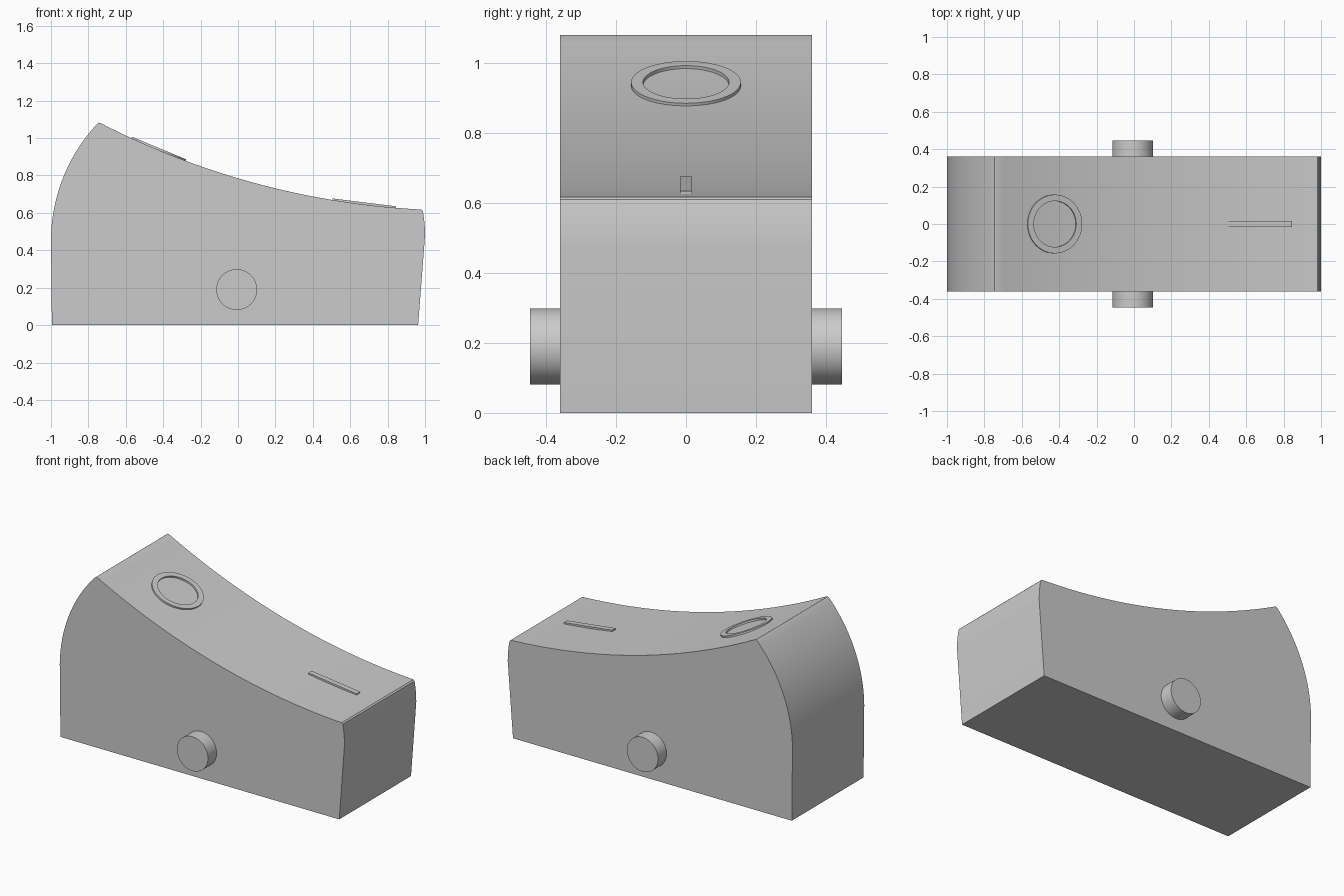
import bpy, bmesh, math
from mathutils import Vector, Matrix

cube = bpy.data.objects.get("Cube")
if cube:
    bpy.data.objects.remove(cube, do_unlink=True)

grey = bpy.data.materials.new("plain_grey")
grey.use_nodes = True
grey.diffuse_color = (0.6, 0.6, 0.6, 1)
grey.node_tree.nodes["Principled BSDF"].inputs["Base Color"].default_value = (0.6, 0.6, 0.6, 1)

HALF_DEPTH = 0.36
TOP_LEFT, TOP_RIGHT, TOP_SAG = Vector((-0.735, 1.08)), Vector((0.98, 0.618)), 0.095


def arc(a, b, bulge, steps):
    """Circular arc from a to b, bulging to the left of travel by a signed amount."""
    a, b = Vector(a), Vector(b)
    chord = b - a
    normal = Vector((-chord.y, chord.x)).normalized()
    radius = (chord.length ** 2 / 4 + bulge ** 2) / (2 * bulge)
    centre = (a + b) / 2 + normal * (bulge - radius)
    sweep = 2 * math.asin(chord.length / 2 / radius)
    return [centre + Matrix.Rotation(-sweep * i / steps, 2) @ (a - centre) for i in range(steps + 1)]


def finish(name, bm, matrix=None):
    bmesh.ops.recalc_face_normals(bm, faces=bm.faces)
    mesh = bpy.data.meshes.new(name)
    bm.to_mesh(mesh)
    bm.free()
    mesh.materials.append(grey)
    obj = bpy.data.objects.new(name, mesh)
    bpy.context.collection.objects.link(obj)
    if matrix:
        obj.matrix_world = matrix
    bpy.ops.object.select_all(action='DESELECT')
    obj.select_set(True)
    bpy.context.view_layer.objects.active = obj
    bpy.ops.object.shade_smooth_by_angle(angle=math.radians(30))
    return obj


def on_top(x0, x1):
    """Frame lying along the chord of the curved top between two x positions."""
    def height(x):
        for p, q in zip(top, top[1:]):
            if p.x <= x <= q.x:
                return p.y + (q.y - p.y) * (x - p.x) / (q.x - p.x)
    z0, z1 = height(x0), height(x1)
    tilt = math.atan2(z0 - z1, x1 - x0)
    return Matrix.Translation(((x0 + x1) / 2, 0, (z0 + z1) / 2)) @ Matrix.Rotation(tilt, 4, 'Y')


# Rocker body: side profile extruded across the depth
top = arc(TOP_LEFT, TOP_RIGHT, -TOP_SAG, 40)
profile = [Vector((-0.995, 0))]
profile += arc((-1.0, 0.46), (-0.753, 1.076), 0.062, 24)
profile += [Vector((-0.745, 1.082))] + top
profile += arc((0.988, 0.61), (1.0, 0.48), 0.003, 8)
profile += [Vector((0.963, 0))]
bm = bmesh.new()
side = bm.faces.new([bm.verts.new((p.x, -HALF_DEPTH, p.y)) for p in profile])
out = bmesh.ops.extrude_face_region(bm, geom=[side])
bmesh.ops.translate(bm, vec=(0, 2 * HALF_DEPTH, 0),
                    verts=[v for v in out["geom"] if isinstance(v, bmesh.types.BMVert)])
finish("rocker_body", bm)

# Pivot pins, one on each side
for name, sign in (("front_pivot_pin", -1), ("back_pivot_pin", 1)):
    bm = bmesh.new()
    bmesh.ops.create_cone(bm, cap_ends=True, segments=64, radius1=0.109, radius2=0.109, depth=0.107)
    finish(name, bm, Matrix.Translation((-0.007, sign * 0.3935, 0.19)) @ Matrix.Rotation(math.pi / 2, 4, 'X'))

# Raised ring mark on the high end
bm = bmesh.new()
section = [bm.verts.new((r, 0, z)) for r, z in ((0.123, -0.008), (0.157, -0.008), (0.157, 0.008), (0.123, 0.008))]
edges = [bm.edges.new((section[i], section[(i + 1) % 4])) for i in range(4)]
bmesh.ops.spin(bm, geom=section + edges, axis=(0, 0, 1), cent=(0, 0, 0),
               angle=2 * math.pi, steps=64, use_merge=True)
bmesh.ops.remove_doubles(bm, verts=bm.verts, dist=0.0001)
finish("ring_mark", bm, on_top(-0.57, -0.28))

# Raised bar mark on the low end
bm = bmesh.new()
bmesh.ops.create_cube(bm, size=1)
bmesh.ops.scale(bm, vec=(0.342, 0.034, 0.016), verts=bm.verts)
finish("bar_mark", bm, on_top(0.505, 0.845))
